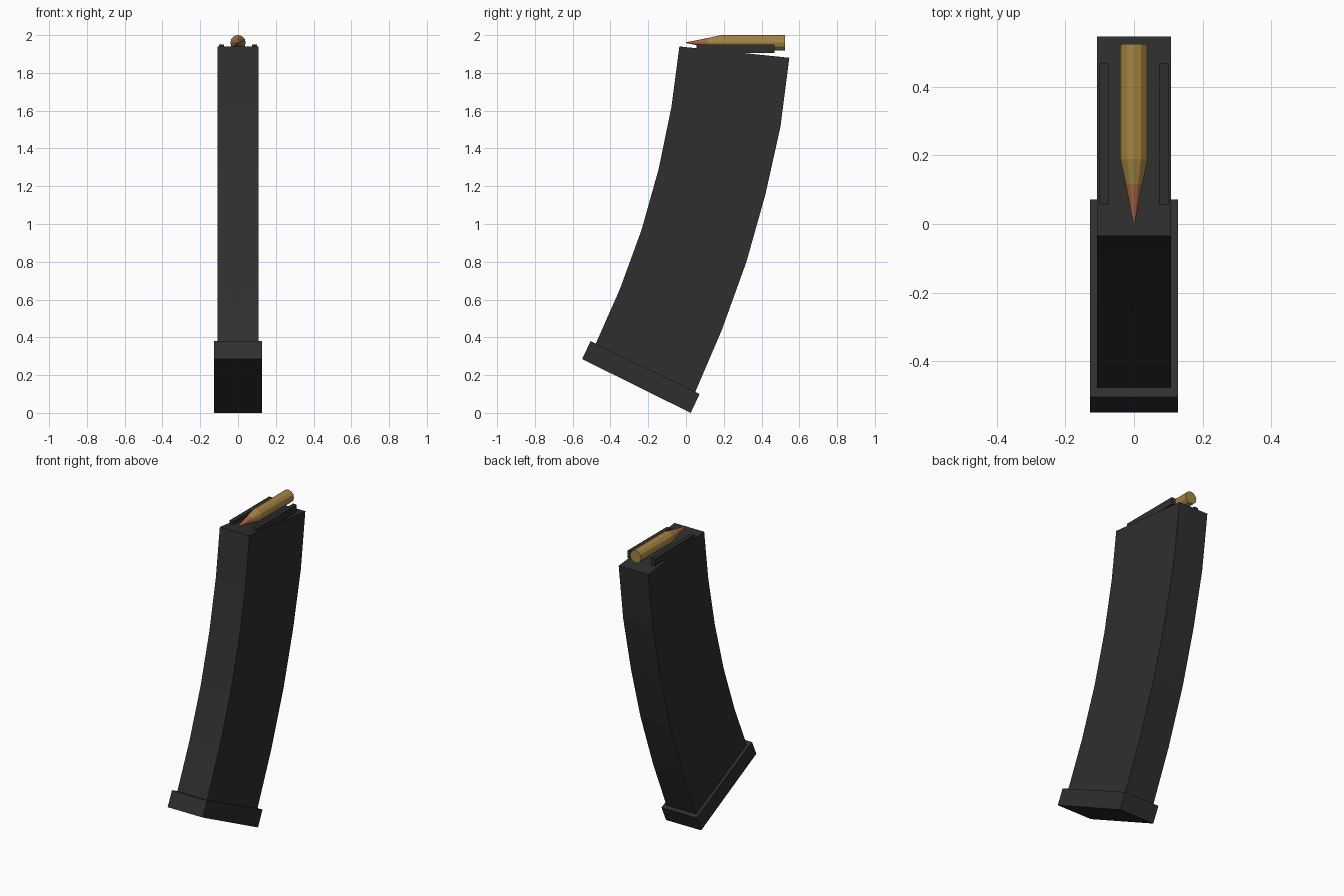
import bpy, bmesh
from mathutils import Matrix, Vector

cube = bpy.data.objects.get("Cube")
if cube:
    bpy.data.objects.remove(cube, do_unlink=True)


def material(name, rgb):
    m = bpy.data.materials.new(name)
    m.use_nodes = True
    colour = (*rgb, 1)
    m.diffuse_color = colour
    bsdf = next(n for n in m.node_tree.nodes if n.type == 'BSDF_PRINCIPLED')
    bsdf.inputs["Base Color"].default_value = colour
    return m


def finish(bm, name, mat):
    bmesh.ops.recalc_face_normals(bm, faces=bm.faces)
    mesh = bpy.data.meshes.new(name)
    bm.to_mesh(mesh)
    bm.free()
    mesh.materials.append(mat)
    obj = bpy.data.objects.new(name, mesh)
    bpy.context.collection.objects.link(obj)
    return obj


def loft(name, rings, mat):
    """Skin closed rings of points and cap both ends."""
    bm = bmesh.new()
    loops = [[bm.verts.new(p) for p in ring] for ring in rings]
    for a, b in zip(loops, loops[1:]):
        for i in range(len(a)):
            j = (i + 1) % len(a)
            bm.faces.new((a[i], a[j], b[j], b[i]))
    bm.faces.new(loops[0])
    bm.faces.new(loops[-1])
    return finish(bm, name, mat)


def cross_section(front, back, half):
    return [(-half, *front), (half, *front), (half, *back), (-half, *back)]


def cone(name, y_back, y_front, r_back, r_front, mat):
    """Round part lying along y, at the height of the cartridge."""
    bm = bmesh.new()
    bmesh.ops.create_cone(bm, cap_ends=True, segments=12, radius1=r_back,
                          radius2=r_front, depth=y_back - y_front)
    turn = Matrix.Rotation(1.5707963, 4, 'X')
    move = Matrix.Translation((0, (y_back + y_front) / 2, 1.96))
    bmesh.ops.transform(bm, matrix=move @ turn, verts=bm.verts)
    return finish(bm, name, mat)


steel = material("dark grey", (0.028, 0.028, 0.028))
brass = material("brass", (0.37, 0.23, 0.055))
copper = material("copper", (0.38, 0.13, 0.055))

# Curved body: matching front and back edge points, from top to bottom
front_edge = [(-.035, 1.94), (-.077, 1.62), (-.145, 1.29),
              (-.235, .97), (-.35, .655), (-.485, .35)]
back_edge = [(.547, 1.88), (.5, 1.515), (.42, 1.155),
             (.32, .8), (.19, .44), (.04, .09)]
loft("body", [cross_section(f, b, .108) for f, b in zip(front_edge, back_edge)], steel)

# Tilted floor plate
loft("base_plate", [cross_section((-.505, .38), (.072, .1), .128),
                    cross_section((-.55, .285), (.025, 0), .128)], steel)

# Feed lips on both sides
for side, x in (("left", .087), ("right", -.087)):
    bm = bmesh.new()
    bmesh.ops.create_cube(bm, size=1)
    bmesh.ops.scale(bm, vec=(.027, .412, .047), verts=bm.verts)
    bmesh.ops.translate(bm, vec=Vector((x, .262, 1.928)), verts=bm.verts)
    finish(bm, side + "_feed_lip", steel)

# Cartridge: case, tapered shoulder and pointed tip
cone("cartridge_case", .525, .19, .041, .041, brass)
cone("cartridge_shoulder", .19, .117, .041, .025, brass)
cone("cartridge_tip", .117, 0, .025, .002, copper)
